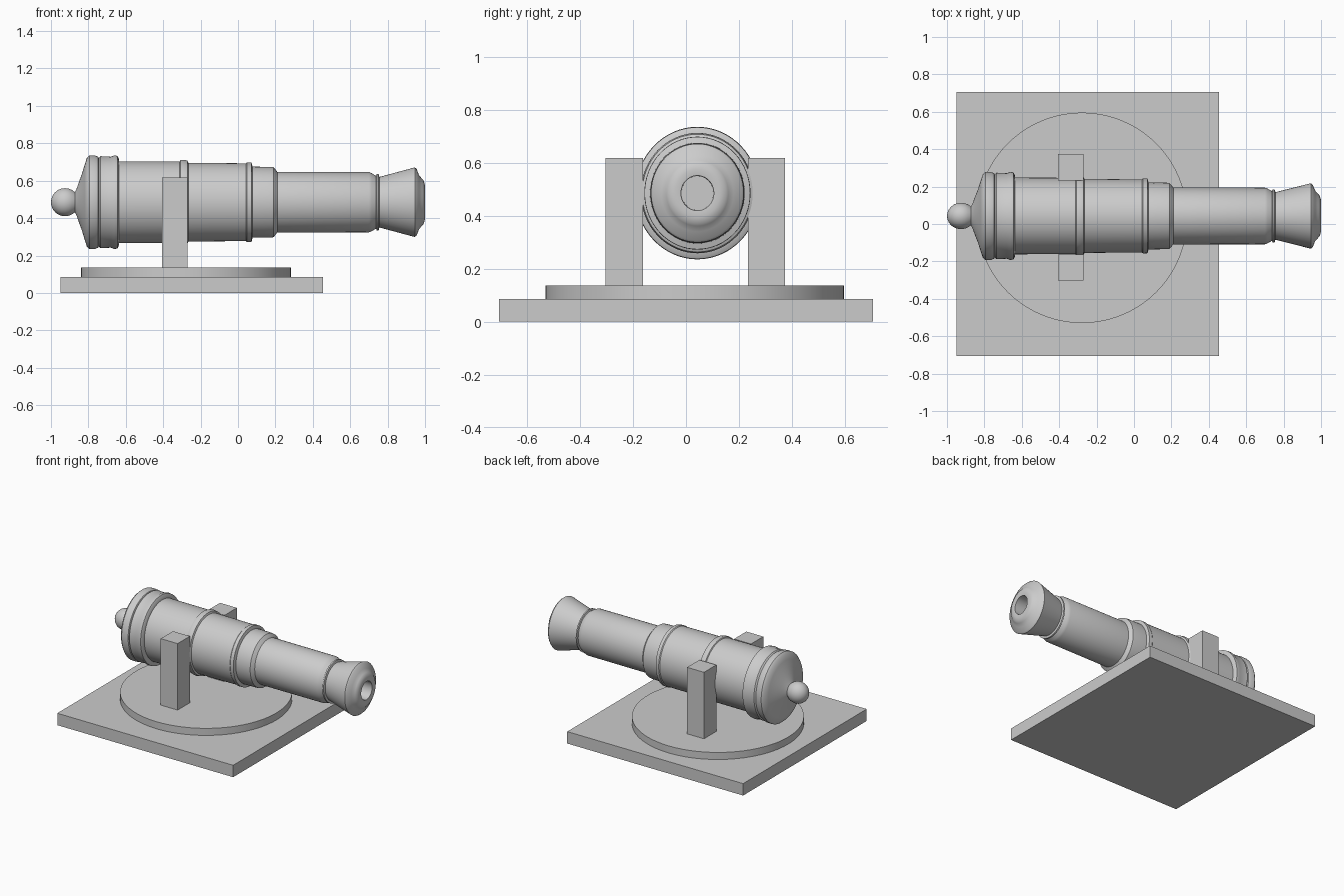
import bpy, bmesh, math

if "Cube" in bpy.data.objects:
    bpy.data.objects.remove(bpy.data.objects["Cube"])

CY, CZ = 0.043, 0.485      # barrel axis
SQUASH = 0.94              # barrel is slightly narrower than tall


def smooth(obj, angle=35):
    bpy.ops.object.select_all(action='DESELECT')
    obj.select_set(True)
    bpy.context.view_layer.objects.active = obj
    bpy.ops.object.shade_smooth_by_angle(angle=math.radians(angle))


def box(name, x, y, z):
    """Box from (min, max) ranges."""
    lo_hi = (x, y, z)
    bpy.ops.mesh.primitive_cube_add(size=1, location=[(a + b) / 2 for a, b in lo_hi])
    obj = bpy.context.object
    obj.name = name
    obj.scale = [b - a for a, b in lo_hi]
    bpy.ops.object.transform_apply(location=False, rotation=False)
    return obj


def lathe(name, profile, segments=64):
    """Revolve (x, radius) points around the barrel axis."""
    bm = bmesh.new()
    rings = []
    for x, r in profile:
        if r == 0:
            rings.append([bm.verts.new((x, 0, 0))] * segments)
        else:
            rings.append([bm.verts.new((x, r * SQUASH * math.cos(t), r * math.sin(t)))
                          for t in (2 * math.pi * i / segments for i in range(segments))])
    for a, b in zip(rings, rings[1:]):
        for i in range(segments):
            j = (i + 1) % segments
            corners = list(dict.fromkeys((a[i], a[j], b[j], b[i])))
            bm.faces.new(corners)
    bmesh.ops.recalc_face_normals(bm, faces=bm.faces)
    mesh = bpy.data.meshes.new(name)
    bm.to_mesh(mesh)
    bm.free()
    obj = bpy.data.objects.new(name, mesh)
    bpy.context.collection.objects.link(obj)
    obj.location = (0, CY, CZ)
    smooth(obj)
    return obj


# Square base slab
box("base_slab", (-0.95, 0.455), (-0.705, 0.705), (0, 0.086))

# Round turntable
bpy.ops.mesh.primitive_cylinder_add(vertices=96, radius=0.5625, depth=0.051,
                                    location=(-0.278, 0.033, 0.1115))
turntable = bpy.context.object
turntable.name = "turntable"
smooth(turntable)

# Two upright supports, one each side of the barrel
for side, label in ((-1, "front"), (1, "back")):
    y0, y1 = sorted(0.035 + side * d for d in (0.198, 0.338))
    box(label + "_support", (-0.405, -0.27), (y0, y1), (0.13, 0.617))

# Barrel profile: knob, breech mouldings, stepped tube, flared muzzle, bore
knob = [(-0.925 - 0.075 * math.cos(t), 0.075 * math.sin(t))
        for t in (math.radians(a) for a in range(0, 121, 15))]
breech = [(-0.872, 0.054), (-0.862, 0.075), (-0.85, 0.11), (-0.835, 0.15),
          (-0.82, 0.20), (-0.808, 0.238), (-0.795, 0.25), (-0.765, 0.25),
          (-0.748, 0.243), (-0.744, 0.236), (-0.735, 0.246), (-0.68, 0.243),
          (-0.662, 0.25), (-0.645, 0.248), (-0.638, 0.235), (-0.635, 0.218)]
tube = [(-0.312, 0.217), (-0.308, 0.224), (-0.295, 0.227), (-0.27, 0.222),
        (-0.265, 0.21), (0.042, 0.208), (0.048, 0.213), (0.072, 0.212),
        (0.078, 0.19), (0.175, 0.189), (0.19, 0.187), (0.198, 0.178),
        (0.21, 0.162), (0.7, 0.161), (0.715, 0.155), (0.738, 0.141),
        (0.742, 0.151), (0.752, 0.15), (0.756, 0.135)]
muzzle = [(0.945, 0.186), (0.955, 0.178), (0.968, 0.145), (0.985, 0.124),
          (0.993, 0.115), (1.0, 0.09), (0.997, 0.066), (0.6, 0.064), (0.6, 0)]
lathe("cannon_barrel", knob + breech + tube + muzzle)
